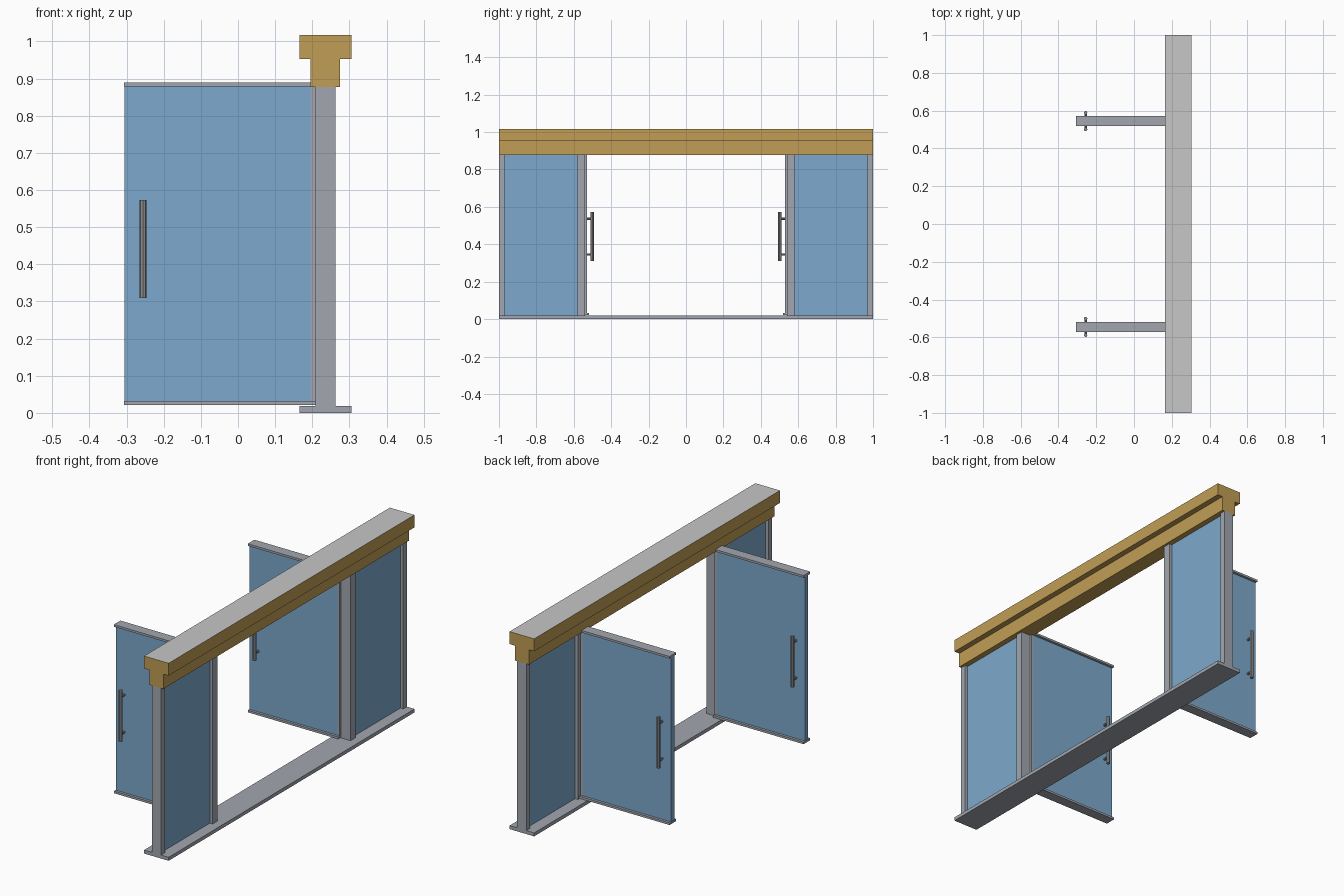
import bpy, bmesh, math
from mathutils import Matrix

if "Cube" in bpy.data.objects:
    bpy.data.objects.remove(bpy.data.objects["Cube"])


def mat(name, r, g, b):
    m = bpy.data.materials.new(name)
    m.diffuse_color = (r, g, b, 1)
    m.use_nodes = True
    m.node_tree.nodes["Principled BSDF"].inputs["Base Color"].default_value = m.diffuse_color
    return m


GOLD = mat("gold_wood", 0.53, 0.34, 0.09)
CAP = mat("light_grey_cap", 0.57, 0.57, 0.57)
METAL = mat("grey_metal", 0.36, 0.385, 0.43)
GLASS = mat("blue_glass", 0.205, 0.395, 0.61)
HANDLE = mat("handle_grey", 0.28, 0.28, 0.28)


def finish(name, bm, *mats):
    bmesh.ops.recalc_face_normals(bm, faces=bm.faces)
    me = bpy.data.meshes.new(name)
    bm.to_mesh(me)
    bm.free()
    for m in mats:
        me.materials.append(m)
    ob = bpy.data.objects.new(name, me)
    bpy.context.collection.objects.link(ob)
    return ob


def box(name, x, y, z, m):
    """Box from (min, max) ranges on each axis."""
    bm = bmesh.new()
    bmesh.ops.create_cube(bm, size=1)
    for v in bm.verts:
        v.co = [r[0] if c < 0 else r[1] for c, r in zip(v.co, (x, y, z))]
    return finish(name, bm, m)


def rod(name, centre, radius, length, axis, m):
    bm = bmesh.new()
    bmesh.ops.create_cone(bm, cap_ends=True, segments=8, radius1=radius,
                          radius2=radius, depth=length)
    if axis == 'Y':
        bm.transform(Matrix.Rotation(math.pi / 2, 4, 'X'))
    bm.transform(Matrix.Translation(centre))
    return finish(name, bm, m)


# Stepped header beam: profile extruded along y, grey on top
bm = bmesh.new()
profile = [(0.195, 0.877), (0.275, 0.877), (0.275, 0.953), (0.305, 0.953),
           (0.305, 1.017), (0.165, 1.017), (0.165, 0.953), (0.195, 0.953)]
face = bm.faces.new([bm.verts.new((x, -1, z)) for x, z in profile])
ext = bmesh.ops.extrude_face_region(bm, geom=[face])
new = [g for g in ext["geom"] if isinstance(g, bmesh.types.BMVert)]
bmesh.ops.translate(bm, verts=new, vec=(0, 2, 0))
if not any(f.calc_center_median().y < -0.99 for f in bm.faces):
    bm.faces.new([v for v in bm.verts if v.co.y < 0])
for f in bm.faces:
    if f.calc_center_median().z > 1.01:
        f.material_index = 1
finish("header_beam", bm, GOLD, CAP)

# Floor sill
box("sill", (0.165, 0.305), (-1, 1), (0, 0.018), METAL)

for s, side in ((1, "right"), (-1, "left")):
    def span(a, b):
        return tuple(sorted((s * a, s * b)))

    # Fixed side panel with two posts
    box(side + "_end_post", (0.209, 0.262), span(0.97, 1), (0.018, 0.877), METAL)
    box(side + "_inner_post", (0.209, 0.262), span(0.541, 0.581), (0.018, 0.877), METAL)
    box(side + "_fixed_glass", (0.225, 0.246), span(0.581, 0.97), (0.018, 0.877), GLASS)

    # Swung-open door leaf
    c = 0.545
    box(side + "_door_bottom_rail", (-0.307, 0.208), span(c - 0.027, c + 0.027), (0.021, 0.032), METAL)
    box(side + "_door_top_rail", (-0.307, 0.208), span(c - 0.027, c + 0.027), (0.878, 0.889), METAL)
    box(side + "_door_glass", (-0.305, 0.195), span(c - 0.014, c + 0.014), (0.032, 0.878), GLASS)
    box(side + "_door_hinge_stile", (0.195, 0.208), span(c - 0.015, c + 0.015), (0.032, 0.878), METAL)

    # Pull handles on both faces of the door
    for d, where in ((-1, "inner"), (1, "outer")):
        rod(f"{side}_{where}_handle_bar", (-0.256, s * (c + d * 0.044), 0.441), 0.0095, 0.263, 'Z', HANDLE)
        for z, level in ((0.345, "lower"), (0.537, "upper")):
            rod(f"{side}_{where}_{level}_handle_mount", (-0.256, s * (c + d * 0.028), z), 0.006, 0.031, 'Y', HANDLE)
